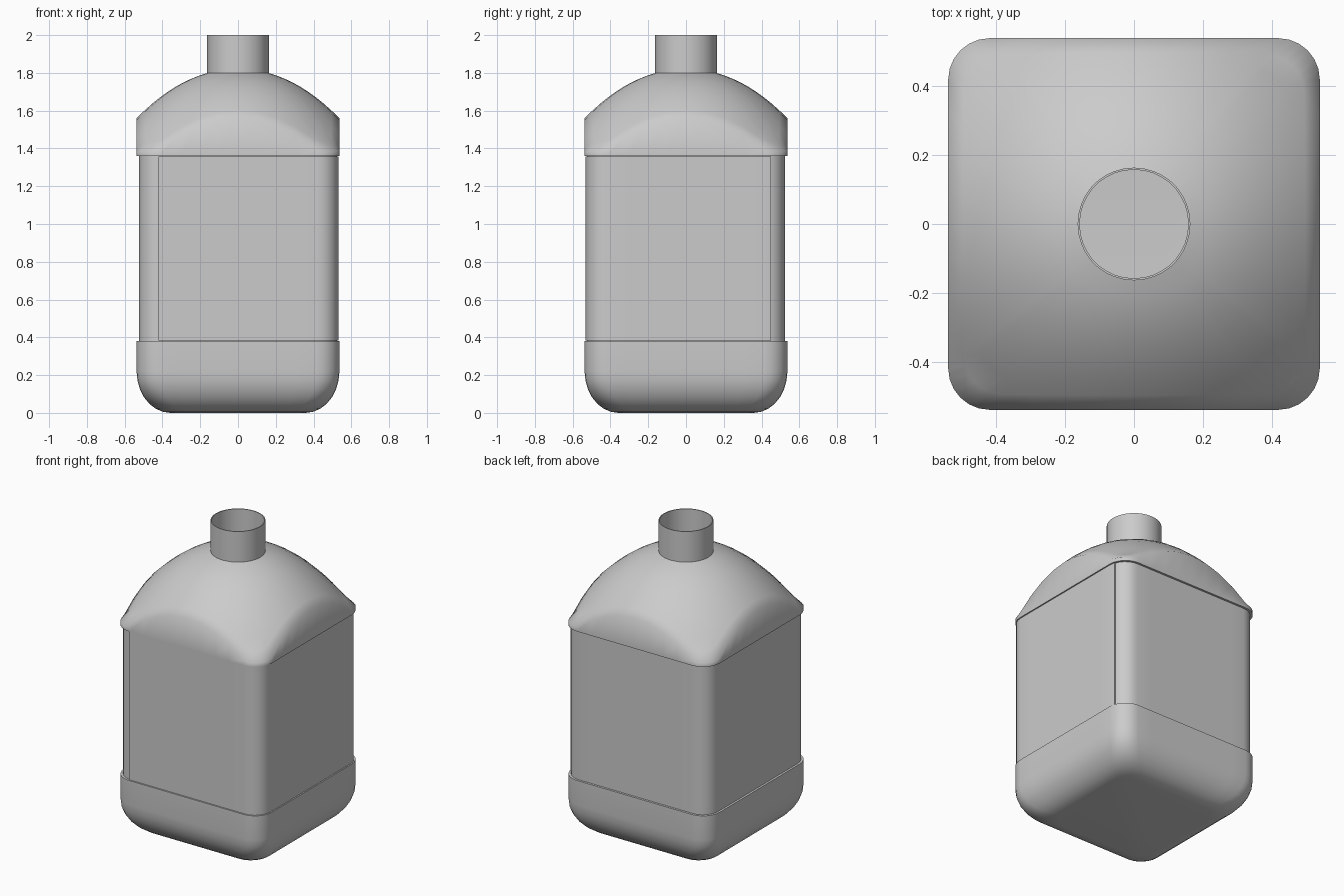
import bpy, bmesh, math
from mathutils import Vector

cube = bpy.data.objects.get("Cube")
if cube:
    bpy.data.objects.remove(cube, do_unlink=True)

HALF = 0.537        # half width of the bottle
NECK = 0.163        # neck radius
STRAIGHT, ARC = 8, 6

grey = bpy.data.materials.new("light_grey_plastic")
grey.use_nodes = True
grey.diffuse_color = (0.6, 0.6, 0.6, 1)
grey.node_tree.nodes["Principled BSDF"].inputs["Base Color"].default_value = (0.6, 0.6, 0.6, 1)


def outline(half, corner=0.12):
    """Rounded square, anticlockwise from the front end of the +x side."""
    flat = half - corner
    side = [Vector((half, flat * (2 * i / STRAIGHT - 1))) for i in range(STRAIGHT + 1)]
    for j in range(1, ARC):
        a = math.pi / 2 * j / ARC
        side.append(Vector((flat + corner * math.cos(a), flat + corner * math.sin(a))))
    turns = [(1, 0), (0, 1), (-1, 0), (0, -1)]
    return [Vector((p.x * c - p.y * s, p.x * s + p.y * c)) for c, s in turns for p in side]


def level(points, z):
    return [(p.x, p.y, z) for p in points]


def dome(points):
    """Lift points onto the rounded shoulder."""
    return [(p.x, p.y, max(1.385, 1.82 - 0.96 * p.length ** 2.1)) for p in points]


def loft(name, rings, closed, thickness, floor=False):
    bm = bmesh.new()
    rows = [[bm.verts.new(p) for p in ring] for ring in rings]
    n = len(rows[0])
    for low, high in zip(rows, rows[1:]):
        for i in range(n if closed else n - 1):
            j = (i + 1) % n
            bm.faces.new((low[i], low[j], high[j], high[i]))
    if floor:
        bm.faces.new(rows[0][::-1])
    mesh = bpy.data.meshes.new(name)
    bm.to_mesh(mesh)
    bm.free()
    mesh.materials.append(grey)
    obj = bpy.data.objects.new(name, mesh)
    bpy.context.collection.objects.link(obj)
    bpy.ops.object.select_all(action='DESELECT')
    obj.select_set(True)
    bpy.context.view_layer.objects.active = obj
    wall = obj.modifiers.new("wall", 'SOLIDIFY')
    wall.thickness = thickness
    wall.offset = -1
    bpy.ops.object.modifier_apply(modifier=wall.name)
    bpy.ops.object.shade_smooth_by_angle(angle=math.radians(55))
    return obj


# Rounded base
rings = []
for k in range(8):
    a = math.pi / 2 * k / 7
    rings.append(level(outline(HALF - 0.18 * (1 - math.sin(a))), 0.22 * (1 - math.cos(a))))

# Base wall, recessed label panel and shoulder wall
edge = outline(HALF)
panel = outline(0.523, 0.11)
rings += [level(edge, 0.38), level(panel, 0.38), level(panel, 1.36), level(edge, 1.36)]

# Domed shoulder, blending from the square edge to the round neck
circle = [p.normalized() * NECK for p in edge]
for k in range(10):
    rings.append(dome([p.lerp(q, k / 9) for p, q in zip(edge, circle)]))

# Open neck
rings += [level(circle, 2.0)]
loft("bottle", rings, True, 0.006, floor=True)

# Label wrapped round the front and the +x side
band = outline(0.531, 0.11)
quarter = STRAIGHT + ARC
strip = band[3 * quarter:] + band[:STRAIGHT + 2]
loft("label", [level(strip, 0.382), level(strip, 1.358)], False, 0.006)
